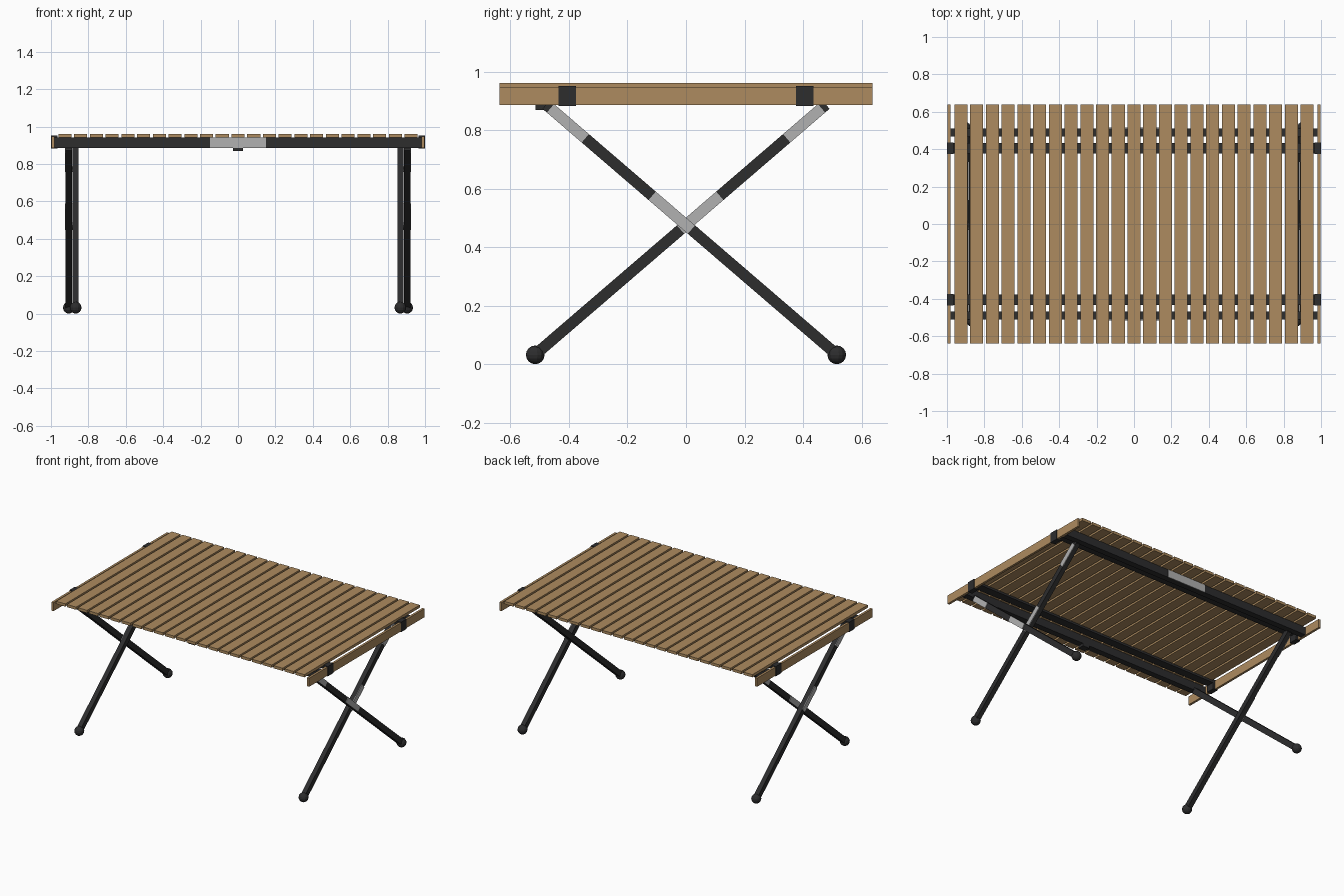
import bpy
import math
from mathutils import Vector, Matrix

old = bpy.data.objects.get("Cube")
if old:
    bpy.data.objects.remove(old, do_unlink=True)


def material(name, rgb):
    m = bpy.data.materials.new(name)
    m.use_nodes = True
    m.diffuse_color = (*rgb, 1)
    m.node_tree.nodes["Principled BSDF"].inputs["Base Color"].default_value = (*rgb, 1)
    return m


WOOD = material("light wood", (0.42, 0.26, 0.115))
DARK = material("dark metal", (0.026, 0.026, 0.027))
STEEL = material("bare steel", (0.44, 0.44, 0.44))


def box(name, lo, hi, mat):
    """Axis-aligned box between two corners."""
    lo, hi = Vector(lo), Vector(hi)
    bpy.ops.mesh.primitive_cube_add(size=1, location=(lo + hi) / 2)
    ob = bpy.context.object
    ob.name = name
    ob.data.transform(Matrix.Diagonal((*(hi - lo), 1)))
    ob.data.materials.append(mat)
    return ob


def bar(name, x0, x1, p, q, width, mat):
    """Bar running from p to q in the YZ plane, spanning x0 to x1."""
    a, b = Vector((0, *p)), Vector((0, *q))
    d, x = b - a, abs(x1 - x0)
    ob = box(name, (-x / 2, -width / 2, -d.length / 2),
             (x / 2, width / 2, d.length / 2), mat)
    ob.location = (a + b) / 2 + Vector(((x0 + x1) / 2, 0, 0))
    ob.rotation_euler.x = -math.atan2(d.y, d.z)
    return ob


# Table top slats
COUNT, PITCH = 23, 0.0841
for i in range(COUNT):
    x = (i - (COUNT - 1) / 2) * PITCH
    box("slat", (x - 0.035, -0.638, 0.942), (x + 0.035, 0.638, 0.961), WOOD)

# Long rails, straps under the slats and joint plates
for s in (-1, 1):
    box("rail", (-0.98, s * 0.49 - 0.021, 0.886), (0.98, s * 0.49 + 0.021, 0.941), DARK)
    box("rail_joint_plate", (-0.15, s * 0.511, 0.886), (0.15, s * 0.515, 0.941), STEEL)
    box("slat_strap", (-0.98, s * 0.405 - 0.029, 0.927), (0.98, s * 0.405 + 0.029, 0.942), DARK)
box("rail_latch", (-0.026, -0.514, 0.868), (0.026, -0.468, 0.887), DARK)

# Ends: boards, brackets and crossed legs
TOP, FOOT = (0.478, 0.887), (-0.515, 0.033)


def along(t, flip):
    """Point on a leg axis, t = 0 at the foot and 1 at the top."""
    y, z = (f + (e - f) * t for f, e in zip(FOOT, TOP))
    return (y * flip, z)


for s in (-1, 1):
    box("end_board", (s * 0.981, -0.638, 0.886), (s * 0.997, 0.638, 0.946), WOOD)
    for k in (-1, 1):
        box("end_bracket", (s * 0.965, k * 0.405 - 0.03, 0.882),
            (s, k * 0.405 + 0.03, 0.951), DARK)
    # the outer leg leans toward the front at its top, the inner one to the back
    for name, x0, x1, flip in (("outer", 0.888, 0.921, -1), ("inner", 0.852, 0.884, 1)):
        bar(name + "_leg", s * x0, s * x1, along(0, flip), along(1, flip), 0.038, DARK)
        for t0, t1 in ((0.5, 0.635), (0.865, 0.985)):
            bar(name + "_leg_plate", s * x1, s * (x1 + 0.004),
                along(t0, flip), along(t1, flip), 0.038, STEEL)
        bpy.ops.mesh.primitive_uv_sphere_add(
            segments=14, ring_count=8, radius=0.032,
            location=(s * (x0 + x1) / 2, FOOT[0] * flip, 0.032))
        foot = bpy.context.object
        foot.name = name + "_foot"
        foot.data.materials.append(DARK)
